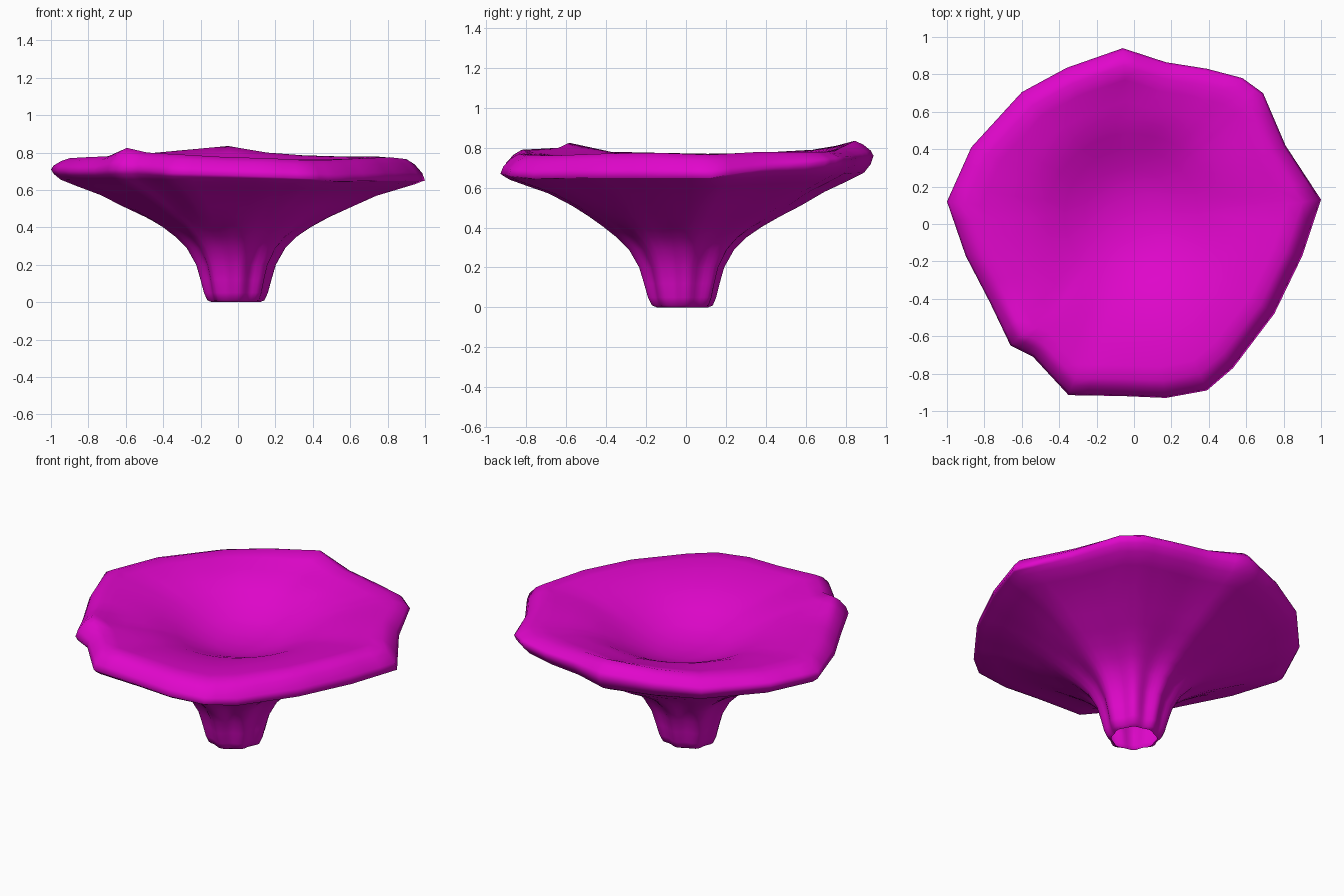
import bpy, bmesh, math
from mathutils import Vector

if "Cube" in bpy.data.objects:
    bpy.data.objects.remove(bpy.data.objects["Cube"])

# Rim: outline x, y, height of outer edge, height of crest
RIM = [(1.0, .13, .65, .765), (.81, .42, .70, .78), (.69, .70, .73, .78), (.58, .78, .74, .78),
       (.39, .83, .74, .785), (.17, .865, .75, .80), (-.06, .94, .76, .835), (-.36, .835, .74, .81),
       (-.60, .705, .72, .79), (-.87, .41, .72, .775), (-1.0, .12, .71, .77), (-.90, -.17, .70, .775),
       (-.77, -.42, .70, .78), (-.66, -.65, .71, .825), (-.54, -.71, .71, .80), (-.35, -.915, .69, .79),
       (-.06, -.92, .68, .775), (.17, -.93, .67, .77), (.39, -.89, .66, .76), (.53, -.77, .645, .76),
       (.75, -.48, .65, .77), (.90, -.17, .65, .775)]
SUB = 3
rim = []
for i, a in enumerate(RIM):
    b = RIM[(i + 1) % len(RIM)]
    for k in range(SUB):
        rim.append(Vector(a).lerp(Vector(b), k / SUB))

bm = bmesh.new()


def ring(r, outline, z, edge=0, crest=0, flute=0, shift=-.015):
    """Blend a circle of radius r into the rim outline; z blends with edge/crest heights."""
    verts = []
    for p in rim:
        ang = math.atan2(p.y, p.x)
        rr = r * (1 + flute * math.sin(8 * ang + .8) + flute * .5 * math.sin(3 * ang))
        circle = Vector((rr * math.cos(ang) - .012, rr * math.sin(ang) + shift))
        xy = circle.lerp(Vector((p.x, p.y)) * r, outline)
        h = z * (1 - edge - crest) + p.z * edge + p.w * crest
        verts.append(bm.verts.new((xy.x, xy.y, h)))
    return verts


rings = [
    # fluted hollow stem
    ring(.125, 0, 0, flute=.03), ring(.146, 0, .01, flute=.05), ring(.162, 0, .05, flute=.06),
    ring(.178, 0, .12, flute=.07), ring(.200, 0, .20, flute=.07), ring(.25, 0, .29, flute=.06),
    # flaring underside
    ring(.31, 0, .35, flute=.05), ring(.39, .2, .403, flute=.04), ring(.49, .5, .455, flute=.02),
    ring(.61, .9, .51), ring(.74, 1, .56, edge=.1), ring(.86, 1, .59, edge=.25),
    ring(.95, 1, .62, edge=.4),
    # rounded rim
    ring(.985, 1, .64, edge=.65), ring(1.0, 1, 0, edge=1), ring(.985, 1, 0, edge=.65, crest=.35),
    ring(.945, 1, 0, edge=.25, crest=.75), ring(.90, 1, 0, crest=1),
    # bowl: nearly flat brim, then a steeper hollow
    ring(.82, 1, .765, crest=.5), ring(.70, 1, .755, crest=.1), ring(.57, .6, .733, shift=.03),
    ring(.46, .2, .702, shift=.04), ring(.36, 0, .66, shift=.04), ring(.25, 0, .613, shift=.04),
    ring(.14, 0, .583, shift=.04)]
for lo, hi in zip(rings, rings[1:]):
    n = len(lo)
    for i in range(n):
        j = (i + 1) % n
        bm.faces.new((lo[i], lo[j], hi[j], hi[i]))
centre = bm.verts.new((-.01, .04, .573))
last = rings[-1]
for i in range(len(last)):
    bm.faces.new((last[i], last[(i + 1) % len(last)], centre))

mesh = bpy.data.meshes.new("funnel_mushroom")
bm.to_mesh(mesh)
bm.free()
mesh.polygons.foreach_set("use_smooth", [True] * len(mesh.polygons))
obj = bpy.data.objects.new("funnel_mushroom", mesh)
bpy.context.collection.objects.link(obj)

mat = bpy.data.materials.new("magenta")
mat.diffuse_color = (.75, .002, .6, 1)
mat.use_nodes = True
mat.node_tree.nodes["Principled BSDF"].inputs["Base Color"].default_value = mat.diffuse_color
mesh.materials.append(mat)
